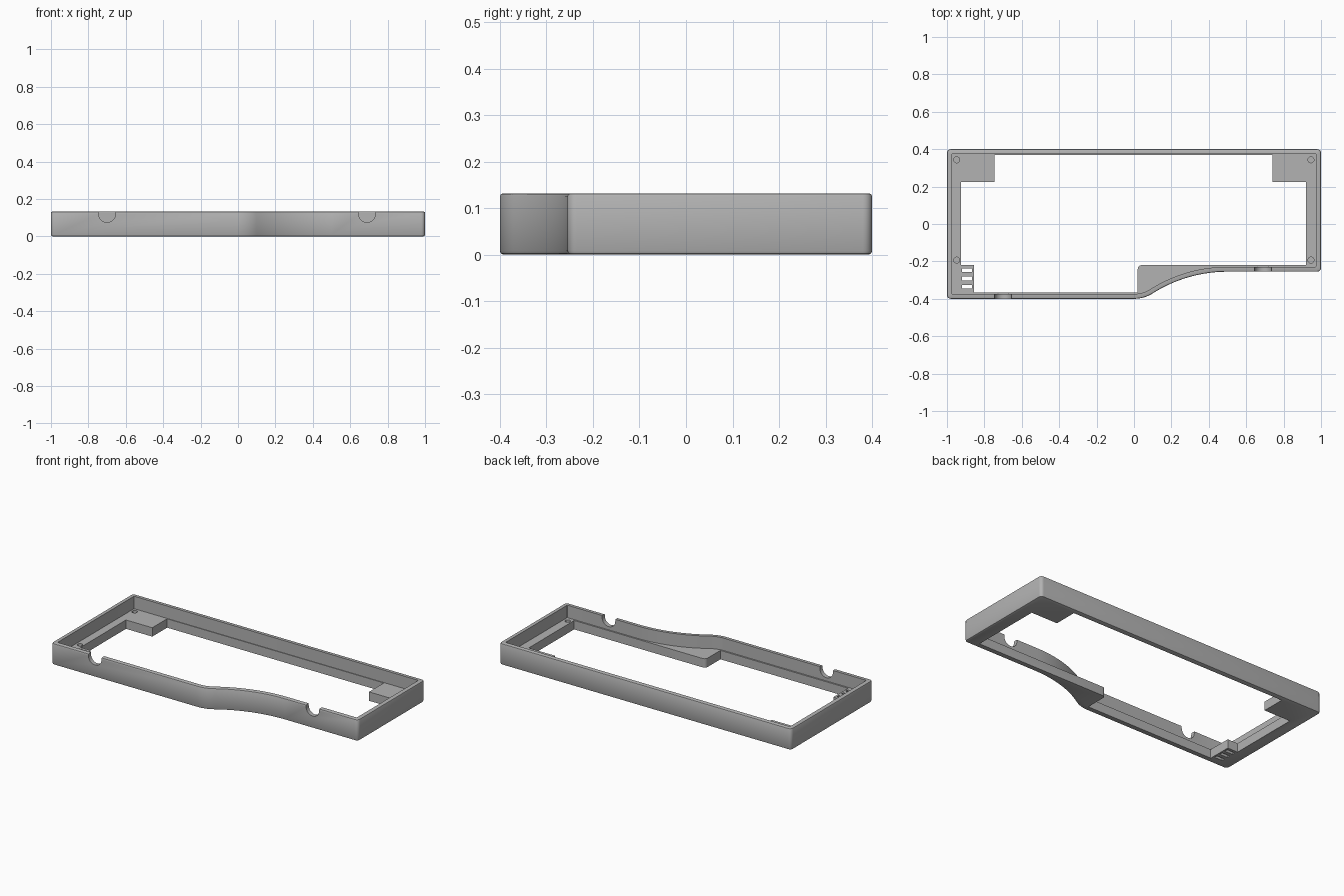
import bpy, bmesh
from math import sin, cos, pi, atan2, radians
from mathutils import Vector

cube = bpy.data.objects.get("Cube")
if cube:
    bpy.data.objects.remove(cube, do_unlink=True)

HEIGHT, FLOOR, WALL = 0.132, 0.055, 0.026
FRONT, STEP, BACK = -0.4, -0.255, 0.4

grey = bpy.data.materials.new("matte grey")
grey.use_nodes = True
colour = (0.45, 0.45, 0.45, 1)
grey.diffuse_color = colour
grey.node_tree.nodes["Principled BSDF"].inputs["Base Color"].default_value = colour


def arc(cx, cy, r, a0, a1, n):
    return [(cx + r * cos(a0 + (a1 - a0) * i / n), cy + r * sin(a0 + (a1 - a0) * i / n))
            for i in range(n + 1)]


def outline(inset):
    """Case footprint, counter-clockwise, moved inward by inset."""
    r = max(0.02 - inset, 0.004)

    def corner(x, y, sx, sy, start):
        return arc(x - sx * (inset + r), y - sy * (inset + r), r, start, start + pi / 2, 5)

    # Two tangent arcs make the S-shaped front edge
    bend, sweep = 0.1, 0.4
    turn = 2 * atan2(STEP - FRONT, bend + sweep)
    r1, r2 = bend / sin(turn), sweep / sin(turn)
    pts = corner(-1, FRONT, -1, -1, pi)
    pts += arc(0, FRONT + r1, r1 - inset, -pi / 2, -pi / 2 + turn, 12)
    pts += arc(bend + sweep, STEP - r2, r2 + inset, pi / 2 + turn, pi / 2, 24)[1:]
    pts += corner(1, STEP, 1, -1, -pi / 2)
    pts += corner(1, BACK, 1, 1, 0)
    pts += corner(-1, BACK, -1, 1, pi / 2)
    return pts


def loft(bm, loops):
    """Skin matching point loops and cap both ends."""
    rings = [[bm.verts.new(p) for p in loop] for loop in loops]
    n = len(rings[0])
    for a, b in zip(rings, rings[1:]):
        for i in range(n):
            j = (i + 1) % n
            bm.faces.new((a[i], a[j], b[j], b[i]))
    bm.faces.new(rings[0][::-1])
    bm.faces.new(rings[-1])


def prism(bm, pts, z0, z1):
    loft(bm, [[(x, y, z) for x, y in pts] for z in (z0, z1)])


def finish(bm, name):
    bmesh.ops.recalc_face_normals(bm, faces=bm.faces)
    mesh = bpy.data.meshes.new(name)
    bm.to_mesh(mesh)
    bm.free()
    mesh.materials.append(grey)
    obj = bpy.data.objects.new(name, mesh)
    bpy.context.collection.objects.link(obj)
    return obj


# Tray: rounded outer wall, flat rim, inner wall and raised floor
section = [(0.008, 0), (0.0025, 0.0025), (0, 0.008), (0, HEIGHT - 0.006),
           (0.002, HEIGHT - 0.002), (0.006, HEIGHT), (WALL, HEIGHT), (WALL, FLOOR)]
bm = bmesh.new()
loft(bm, [[(x, y, z) for x, y in outline(inset)] for inset, z in section])
case = finish(bm, "case_frame")

bm = bmesh.new()
# Main opening, leaving corner pads and ledges
opening = [(-0.745, 0.37), (-0.745, 0.225), (-0.925, 0.225), (-0.925, -0.22),
           (-0.855, -0.22), (-0.855, -0.365), (0.02, -0.365)]
opening += arc(0.04, -0.24, 0.02, pi, pi / 2, 5)
opening += [(0.92, -0.22), (0.92, 0.225), (0.74, 0.225), (0.74, 0.37)]
prism(bm, opening, -0.1, 0.1)

# Vent slots in the front pad
for y in (-0.247, -0.291, -0.335):
    prism(bm, [(-0.92, y - 0.01), (-0.866, y - 0.01), (-0.866, y + 0.01), (-0.92, y + 0.01)],
          -0.1, 0.1)

# Blind screw holes
for x in (-0.948, 0.946):
    for y in (-0.193, 0.343):
        prism(bm, arc(x, y, 0.016, 0, 2 * pi, 24)[:-1], 0.015, 0.1)

# U-shaped cable notches in the front wall
for x, y in ((-0.7, FRONT), (0.69, STEP)):
    u = arc(x, 0.12, 0.045, pi, 2 * pi, 20) + [(x + 0.045, 0.2), (x - 0.045, 0.2)]
    loft(bm, [[(px, py, pz) for px, pz in u] for py in (y - 0.05, y + 0.05)])
cutter = finish(bm, "opening_cutter")
cutter.hide_render = True

mod = case.modifiers.new("cuts", "BOOLEAN")
mod.operation = "DIFFERENCE"
mod.solver = "EXACT"
mod.object = cutter
bpy.context.view_layer.objects.active = case
case.select_set(True)
bpy.ops.object.modifier_apply(modifier=mod.name)
bpy.data.objects.remove(cutter, do_unlink=True)
case.select_set(True)
bpy.ops.object.shade_smooth_by_angle(angle=radians(30))
